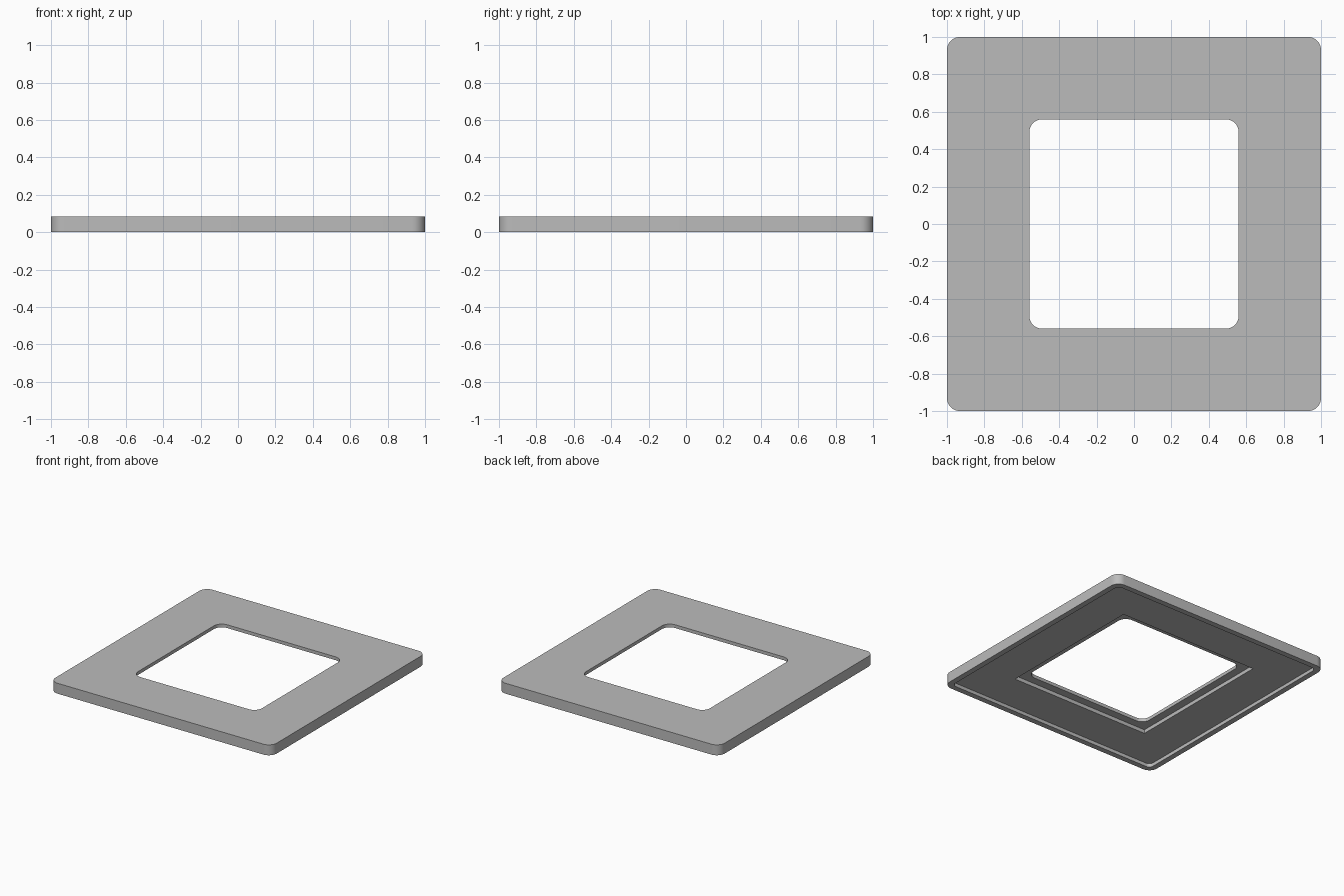
import bpy, bmesh, math

cube = bpy.data.objects.get("Cube")
if cube:
    bpy.data.objects.remove(cube, do_unlink=True)

STEPS = 8  # segments per rounded corner


def rounded_square(half, radius):
    """Points of a square outline with rounded corners."""
    points = []
    for corner in range(4):
        middle = math.radians(45 + 90 * corner)
        cx = math.copysign(half - radius, math.cos(middle))
        cy = math.copysign(half - radius, math.sin(middle))
        for i in range(STEPS + 1):
            angle = math.radians(90 * corner + 90 * i / STEPS)
            points.append((cx + radius * math.cos(angle),
                           cy + radius * math.sin(angle)))
    return points


# Cross-section of the frame: half size, corner radius, height
TOP, STEP, LIP = 0.085, 0.028, 0.058
section = [
    (1.0, 0.07, TOP),      # outer wall
    (1.0, 0.07, 0.0),
    (0.955, 0.035, 0.0),   # rim under the edge
    (0.955, 0.035, STEP),  # shallow pocket
    (0.625, 0.0, STEP),    # square seat around the opening
    (0.625, 0.0, LIP),
    (0.56, 0.07, LIP),     # opening
    (0.56, 0.07, TOP),
]

# Join the outlines into one closed ring
bm = bmesh.new()
rings = [[bm.verts.new((x, y, z)) for x, y in rounded_square(h, r)]
         for h, r, z in section]
for k, ring in enumerate(rings):
    after = rings[(k + 1) % len(rings)]
    for i in range(len(ring)):
        j = (i + 1) % len(ring)
        bm.faces.new((ring[i], ring[j], after[j], after[i]))
bmesh.ops.remove_doubles(bm, verts=bm.verts, dist=0.0001)
bmesh.ops.recalc_face_normals(bm, faces=bm.faces)

mesh = bpy.data.meshes.new("square_frame")
bm.to_mesh(mesh)
bm.free()
frame = bpy.data.objects.new("square_frame", mesh)
bpy.context.collection.objects.link(frame)

# Plain grey
grey = bpy.data.materials.new("grey")
grey.use_nodes = True
colour = (0.5, 0.5, 0.5, 1.0)
grey.diffuse_color = colour
grey.node_tree.nodes["Principled BSDF"].inputs["Base Color"].default_value = colour
mesh.materials.append(grey)

# Smooth corners, crisp edges
bpy.ops.object.select_all(action="DESELECT")
frame.select_set(True)
bpy.context.view_layer.objects.active = frame
bpy.ops.object.shade_smooth_by_angle(angle=math.radians(30))
